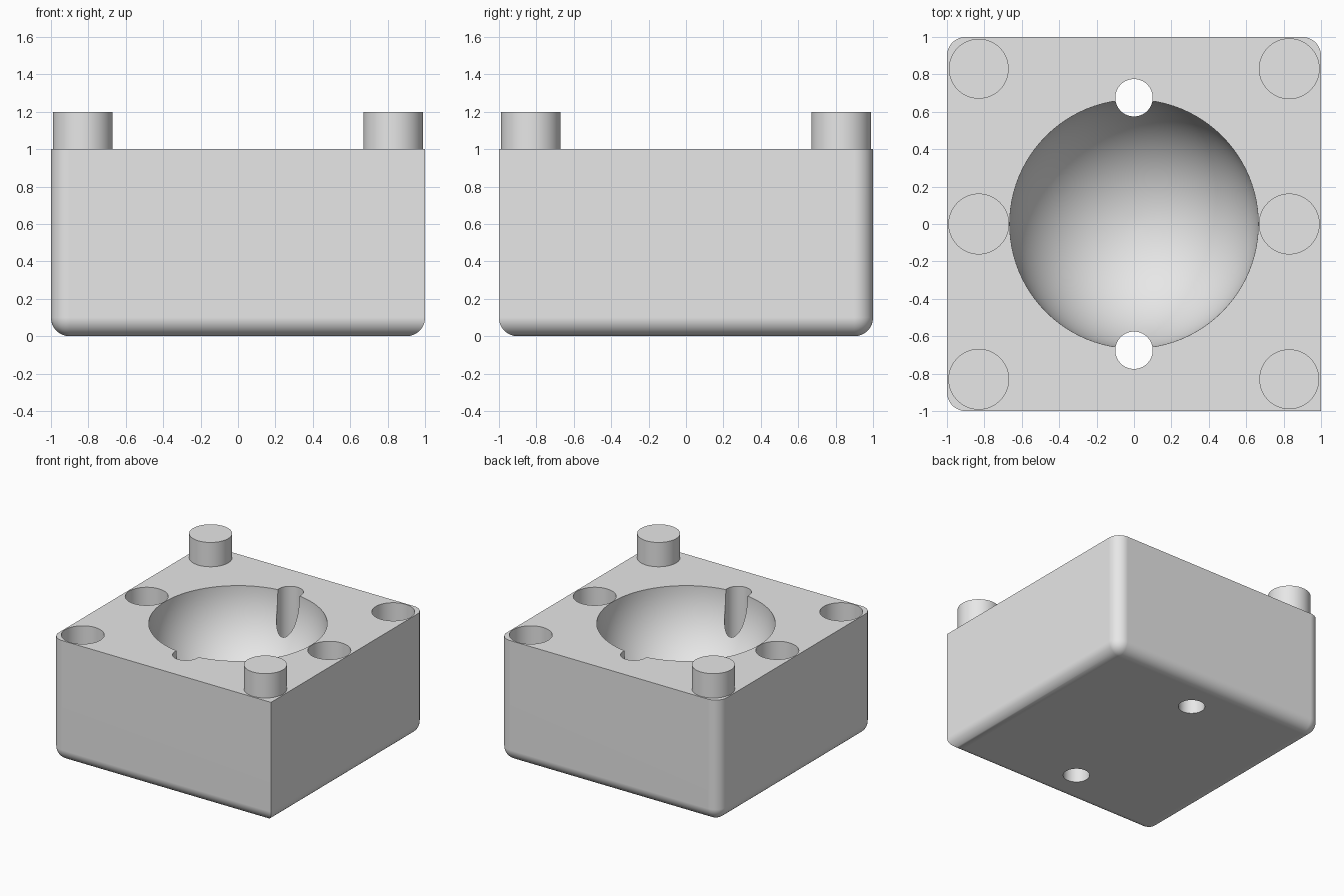
import bpy
import bmesh
from mathutils import Matrix

cube = bpy.data.objects.get("Cube")
if cube:
    bpy.data.objects.remove(cube, do_unlink=True)

GREY = (0.8, 0.8, 0.8, 1.0)
grey = bpy.data.materials.new("light_grey")
grey.use_nodes = True
grey.diffuse_color = GREY
grey.node_tree.nodes["Principled BSDF"].inputs["Base Color"].default_value = GREY

PEG_RADIUS = 0.16
INSET = 0.83
PEG_HEIGHT = 0.2


def make_object(name, bm):
    bmesh.ops.recalc_face_normals(bm, faces=bm.faces[:])
    mesh = bpy.data.meshes.new(name)
    bm.to_mesh(mesh)
    bm.free()
    mesh.materials.append(grey)
    obj = bpy.data.objects.new(name, mesh)
    bpy.context.collection.objects.link(obj)
    return obj


def cylinder(name, x, y, radius, bottom, top):
    bm = bmesh.new()
    bmesh.ops.create_cone(bm, cap_ends=True, segments=64, radius1=radius,
                          radius2=radius, depth=top - bottom,
                          matrix=Matrix.Translation((x, y, (bottom + top) / 2)))
    return make_object(name, bm)


def activate(obj):
    bpy.ops.object.select_all(action="DESELECT")
    obj.select_set(True)
    bpy.context.view_layer.objects.active = obj


def smooth(obj):
    activate(obj)
    bpy.ops.object.shade_smooth_by_angle(angle=0.6)


def cut(obj, cutter):
    mod = obj.modifiers.new("cut", "BOOLEAN")
    mod.operation = "DIFFERENCE"
    mod.solver = "EXACT"
    mod.object = cutter
    activate(obj)
    bpy.ops.object.modifier_apply(modifier=mod.name)
    bpy.data.objects.remove(cutter, do_unlink=True)


# Block: rounded floor edges and three rounded uprights, one upright left sharp
bm = bmesh.new()
bmesh.ops.create_cube(bm, size=1, matrix=Matrix.Translation((0, 0, 0.5))
                      @ Matrix.Diagonal((2, 2, 1, 1)))
rounded = []
for edge in bm.edges:
    a, b = (v.co for v in edge.verts)
    upright = abs(a.z - b.z) > 0.5
    sharp_corner = a.x > 0 and a.y < 0
    on_floor = max(a.z, b.z) < 0.1
    if on_floor or (upright and not sharp_corner):
        rounded.append(edge)
bmesh.ops.bevel(bm, geom=rounded, offset=0.1, segments=12, profile=0.5,
                affect="EDGES", clamp_overlap=False)
block = make_object("mould_block", bm)

# Hemispherical cavity
bm = bmesh.new()
bmesh.ops.create_uvsphere(bm, u_segments=96, v_segments=47, radius=0.665,
                          matrix=Matrix.Translation((0, 0, 1)))
cut(block, make_object("cavity_cutter", bm))

# Through channels at the cavity rim
for y in (-0.675, 0.675):
    cut(block, cylinder("channel_cutter", 0, y, 0.1, -0.2, 1.2))

# Blind sockets: two opposite corners and both side middles
for x, y in ((-INSET, -INSET), (INSET, INSET), (-INSET, 0), (INSET, 0)):
    cut(block, cylinder("socket_cutter", x, y, PEG_RADIUS, 1 - PEG_HEIGHT, 1.2))

smooth(block)
weighted = block.modifiers.new("clean_shading", "WEIGHTED_NORMAL")
weighted.keep_sharp = True

# Alignment pegs on the other two corners
for name, side in (("front_peg", 1), ("back_peg", -1)):
    smooth(cylinder(name, side * INSET, -side * INSET, PEG_RADIUS,
                    1, 1 + PEG_HEIGHT))
